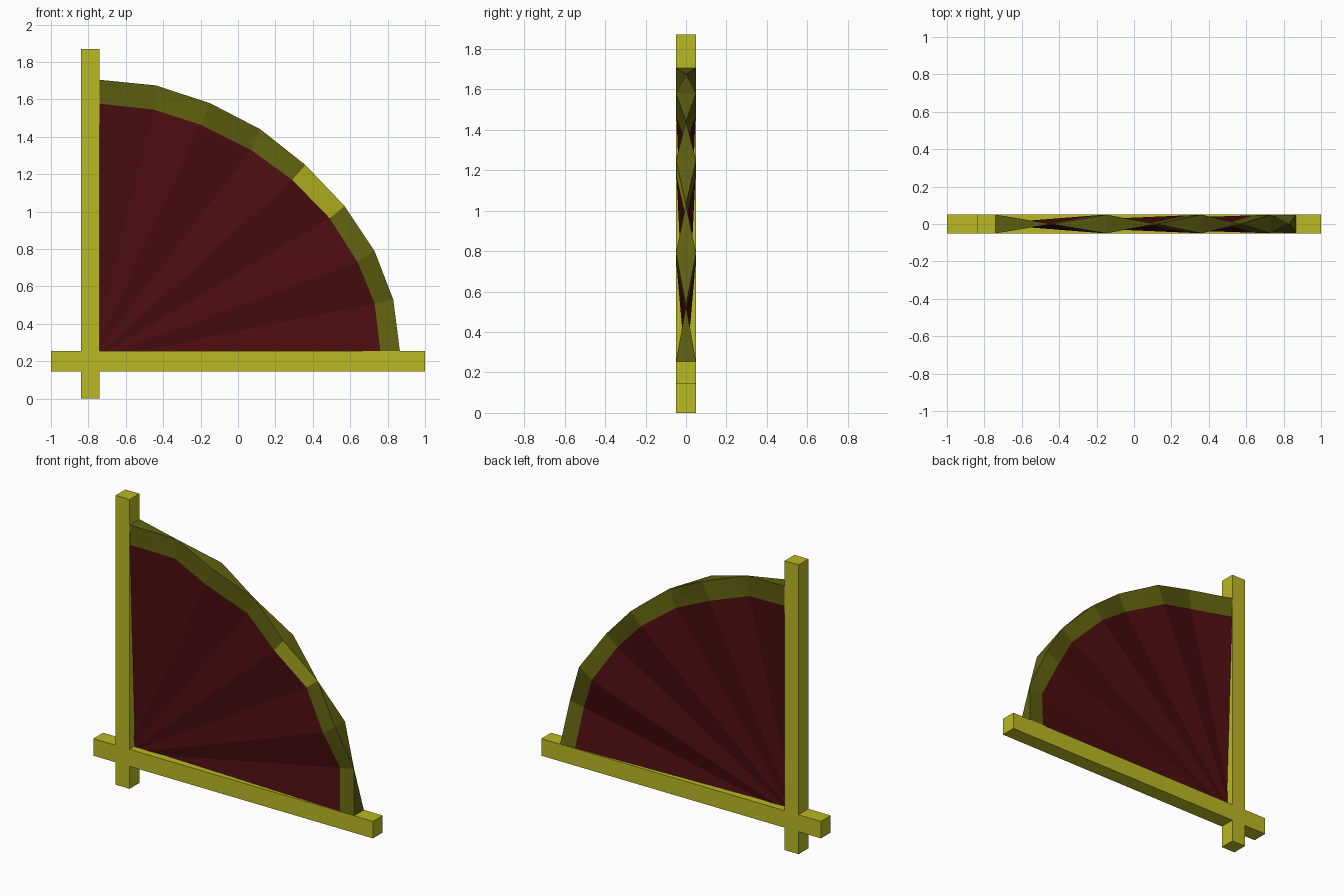
import bpy, bmesh

cube = bpy.data.objects.get("Cube")
if cube:
    bpy.data.objects.remove(cube, do_unlink=True)


def make_material(name, rgb):
    m = bpy.data.materials.new(name)
    m.use_nodes = True
    m.diffuse_color = (*rgb, 1)
    node = next(n for n in m.node_tree.nodes if n.type == 'BSDF_PRINCIPLED')
    node.inputs["Base Color"].default_value = (*rgb, 1)
    node.inputs["Roughness"].default_value = 0.8
    return m


yellow = make_material("yellow", (0.49, 0.48, 0.017))
olive = make_material("dark olive", (0.115, 0.115, 0.005))
red = make_material("dark red", (0.072, 0.004, 0.005))
HALF = 0.05


def make_object(name, bm, materials):
    mesh = bpy.data.meshes.new(name)
    bm.to_mesh(mesh)
    bm.free()
    for m in materials:
        mesh.materials.append(m)
    obj = bpy.data.objects.new(name, mesh)
    bpy.context.collection.objects.link(obj)
    return obj


def beam(name, x0, x1, z0, z1):
    bm = bmesh.new()
    bmesh.ops.create_cube(bm, size=1)
    for v in bm.verts:
        v.co = ((x0 + x1) / 2 + v.co.x * (x1 - x0), v.co.y * 2 * HALF,
                (z0 + z1) / 2 + v.co.z * (z1 - z0))
    return make_object(name, bm, [yellow])


# Crossed beams
beam("horizontal_beam", -1, 1, 0.145, 0.255)
beam("upright_beam", -0.84, -0.74, 0, 1.87)

# Pleated fan: every second rib is thick at the rim, the others pinch to an edge
hub = (-0.79, 0.2)
outer = [(-0.74, 1.705), (-0.44, 1.675), (-0.15, 1.58), (0.12, 1.44), (0.36, 1.25),
         (0.57, 1.03), (0.73, 0.79), (0.83, 0.53), (0.866, 0.25)]
inner = [(-0.74, 1.577), (-0.45, 1.545), (-0.2, 1.465), (0.07, 1.33), (0.29, 1.17),
         (0.49, 0.965), (0.64, 0.73), (0.73, 0.51), (0.762, 0.25)]
last = len(outer) - 1
marked = 4  # rim section painted yellow on the front


def rib_point(p, i, side, thickness):
    y = side * thickness if i % 2 == 0 else 0
    return (p[0], y, p[1])


panel, rim = bmesh.new(), bmesh.new()


def add_face(bm, points, material_index=0):
    f = bm.faces.new([bm.verts.new(p) for p in points])
    f.material_index = material_index


for i in range(last):
    j = i + 1
    for side in (-1, 1):
        a, b = (rib_point(inner[k], k, side, HALF * 0.93) for k in (i, j))
        c, d = (rib_point(outer[k], k, side, HALF) for k in (i, j))
        step = -side  # wind each side outwards
        add_face(panel, [(hub[0], 0, hub[1]), b, a][::step])
        paint = 1 if side < 0 and i == marked else 0
        # Split the band along the thick rib's diagonal
        add_face(rim, [a, b, d][::side], paint)
        add_face(rim, [a, d, c][::side], paint)
    # Rim edge between the two sides
    thick, thin = (i, j) if i % 2 == 0 else (j, i)
    edge = [rib_point(outer[thick], thick, s, HALF) for s in (-1, 1)]
    tip = rib_point(outer[thin], thin, 1, HALF)
    add_face(rim, [edge[0], edge[1], tip])

for bm in (panel, rim):
    bmesh.ops.remove_doubles(bm, verts=bm.verts, dist=0.0001)

# Outward normals for the thin rim edge strips
for f in rim.faces:
    f.normal_update()
    c = f.calc_center_median()
    if abs(f.normal.y) < 0.5:
        if f.normal.x * (c.x - hub[0]) + f.normal.z * (c.z - hub[1]) < 0:
            f.normal_flip()
    elif f.normal.y * c.y < 0:
        f.normal_flip()
for f in panel.faces:
    f.normal_update()
    if f.normal.y * f.calc_center_median().y < 0:
        f.normal_flip()

make_object("fan_panel", panel, [red])
make_object("fan_rim", rim, [olive, yellow])
